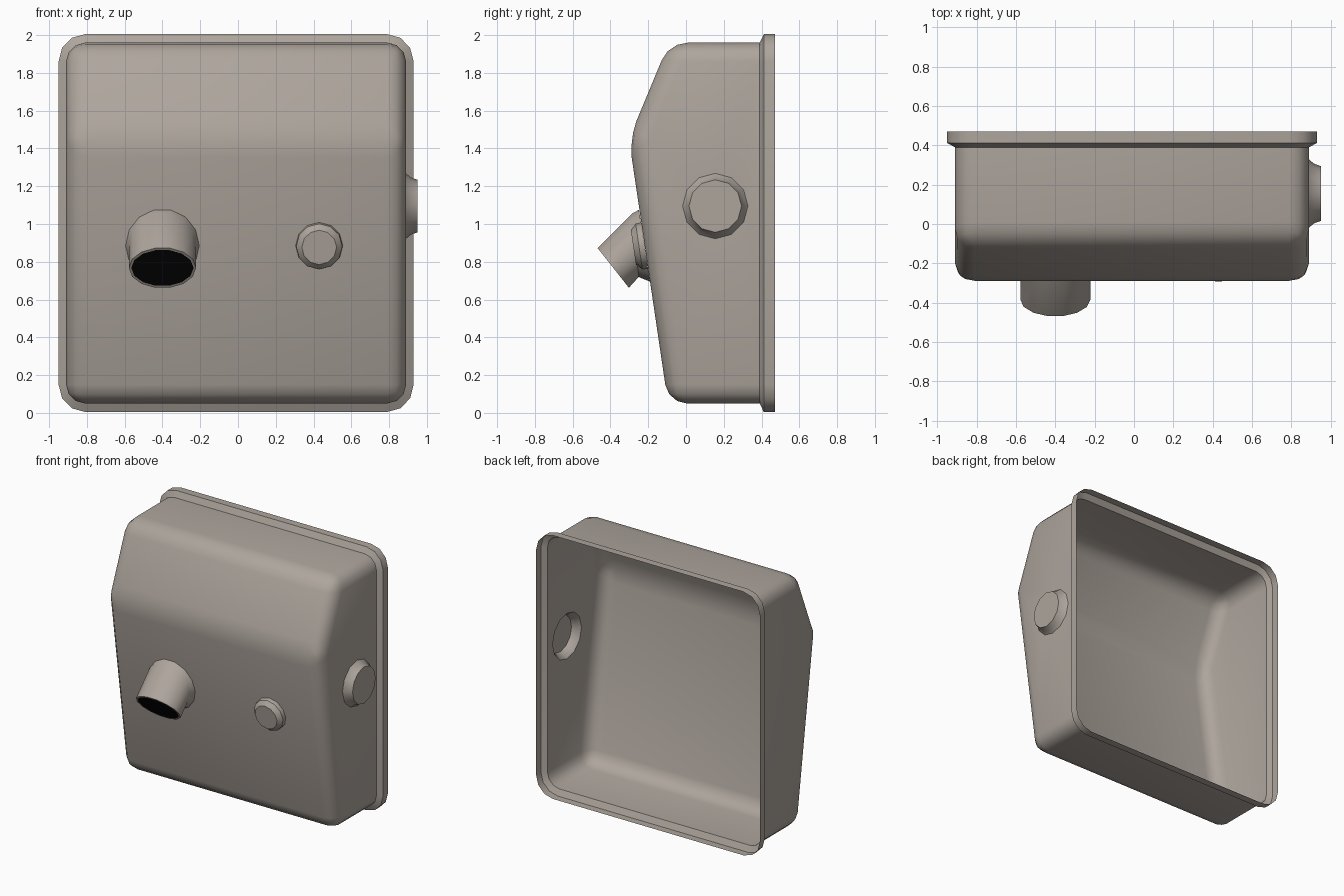
import bpy, bmesh, math
from mathutils import Vector

if "Cube" in bpy.data.objects:
    bpy.data.objects.remove(bpy.data.objects["Cube"])

def material(name, rgb):
    m = bpy.data.materials.new(name)
    m.diffuse_color = (*rgb, 1)
    m.use_nodes = True
    m.node_tree.nodes["Principled BSDF"].inputs["Base Color"].default_value = m.diffuse_color
    return m

GREY = material("warm grey", (0.42, 0.375, 0.335))
BLACK = material("black", (0.002, 0.002, 0.002))

def finish(bm, name, normals=True):
    if normals:
        bmesh.ops.recalc_face_normals(bm, faces=bm.faces[:])
    me = bpy.data.meshes.new(name)
    bm.to_mesh(me)
    bm.free()
    me.materials.append(GREY)
    me.materials.append(BLACK)
    ob = bpy.data.objects.new(name, me)
    bpy.context.collection.objects.link(ob)
    bpy.ops.object.select_all(action='DESELECT')
    ob.select_set(True)
    bpy.context.view_layer.objects.active = ob
    bpy.ops.object.shade_smooth_by_angle(angle=math.radians(38))
    return ob

def ring(bm, centre, u, v, n=12):
    """Ellipse of vertices with half-axes u and v."""
    c, u, v = Vector(centre), Vector(u), Vector(v)
    return [bm.verts.new(c + u * math.cos(a) + v * math.sin(a))
            for a in (2 * math.pi * i / n for i in range(n))]

def skin(bm, rings):
    for a, b in zip(rings, rings[1:]):
        for i in range(len(a)):
            j = (i + 1) % len(a)
            bm.faces.new((a[i], a[j], b[j], b[i]))

# Shell: folded side profile, extruded across x and rounded
X0, X1, Z0, Z1, YB, R = -0.91, 0.89, 0.05, 1.96, 0.39, 0.1
profile = [(YB, Z0), (-0.095, Z0), (-0.302, 1.45), (-0.09, Z1), (YB, Z1)]
bm = bmesh.new()
left = [bm.verts.new((X0, y, z)) for y, z in profile]
right = [bm.verts.new((X1, y, z)) for y, z in profile]
bm.faces.new(left)
bm.faces.new(right[::-1])
skin(bm, [left, right])
bmesh.ops.recalc_face_normals(bm, faces=bm.faces[:])
edges = [e for e in bm.edges if not all(v.co.y > YB - 0.001 for v in e.verts)]
bmesh.ops.bevel(bm, geom=edges, offset=R, offset_type='OFFSET', segments=3,
                profile=0.5, affect='EDGES', clamp_overlap=True)
back = [f for f in bm.faces if all(v.co.y > YB - 0.001 for v in f.verts)]
bmesh.ops.delete(bm, geom=back, context='FACES')

# Flange: flared lip round the open back
def extrude_lip(edges, y, dx, dz):
    out = bmesh.ops.extrude_edge_only(bm, edges=edges)["geom"]
    for v in (g for g in out if isinstance(g, bmesh.types.BMVert)):
        p = v.co
        qx = min(max(p.x, X0 + R), X1 - R)
        qz = min(max(p.z, Z0 + R), Z1 - R)
        d = Vector((p.x - qx, p.z - qz))
        if d.length > 0:
            d.normalize()
        v.co = (p.x + d.x * dx, y, p.z + d.y * dz)
    return [g for g in out if isinstance(g, bmesh.types.BMEdge)
            and all(abs(v.co.y - y) < 1e-5 for v in g.verts)]

rim = [e for e in bm.edges if e.is_boundary]
rim = extrude_lip(rim, 0.412, 0.04, 0.045)
extrude_lip(rim, 0.47, 0, 0)

# Hollow round boss pressed out of the right wall
wall = max((f for f in bm.faces if f.normal.x > 0.99), key=lambda f: f.calc_area())
loop = list(wall.edges)
bmesh.ops.delete(bm, geom=[wall], context='FACES_ONLY')
boss = [ring(bm, (x, 0.155, 1.095), (0, r, 0), (0, 0, r))
        for x, r in ((X1, 0.173), (0.915, 0.152), (0.95, 0.139))]
skin(bm, boss)
bm.faces.new(boss[-1])
base = [bm.edges.get((boss[0][i - 1], boss[0][i])) for i in range(12)]
bmesh.ops.triangle_fill(bm, use_beauty=True, use_dissolve=False,
                        edges=loop + base, normal=(1, 0, 0))
finish(bm, "shell")

# Sloped front direction and normal
up = Vector((0, -0.148, 1)).normalized()
out = Vector((0, -1, -0.148)).normalized()

# Small round button on the front
bm = bmesh.new()
c = Vector((0.43, -0.219, 0.885))
button = [ring(bm, c + out * d, (r, 0, 0), up * r)
          for d, r in ((0, 0.125), (0.03, 0.122), (0.06, 0.092))]
skin(bm, button)
bm.faces.new(button[-1])
finish(bm, "button")

# Downturned spout: each ring spans a top and bottom point (y, z)
bm = bmesh.new()
spans = [((-0.25, 1.08), (-0.19, 0.69), 0.195),
         ((-0.285, 1.06), (-0.25, 0.715), 0.178),
         ((-0.47, 0.875), (-0.30, 0.66), 0.178),
         ((-0.461, 0.864), (-0.309, 0.671), 0.165)]
rings = []
for t, b, r in spans:
    t, b = Vector((-0.4, *t)), Vector((-0.4, *b))
    rings.append(ring(bm, (t + b) / 2, (r, 0, 0), (t - b) / 2, 14))
skin(bm, rings)
mouth = bm.faces.new(rings[-1])
mouth.material_index = 1
finish(bm, "spout")
